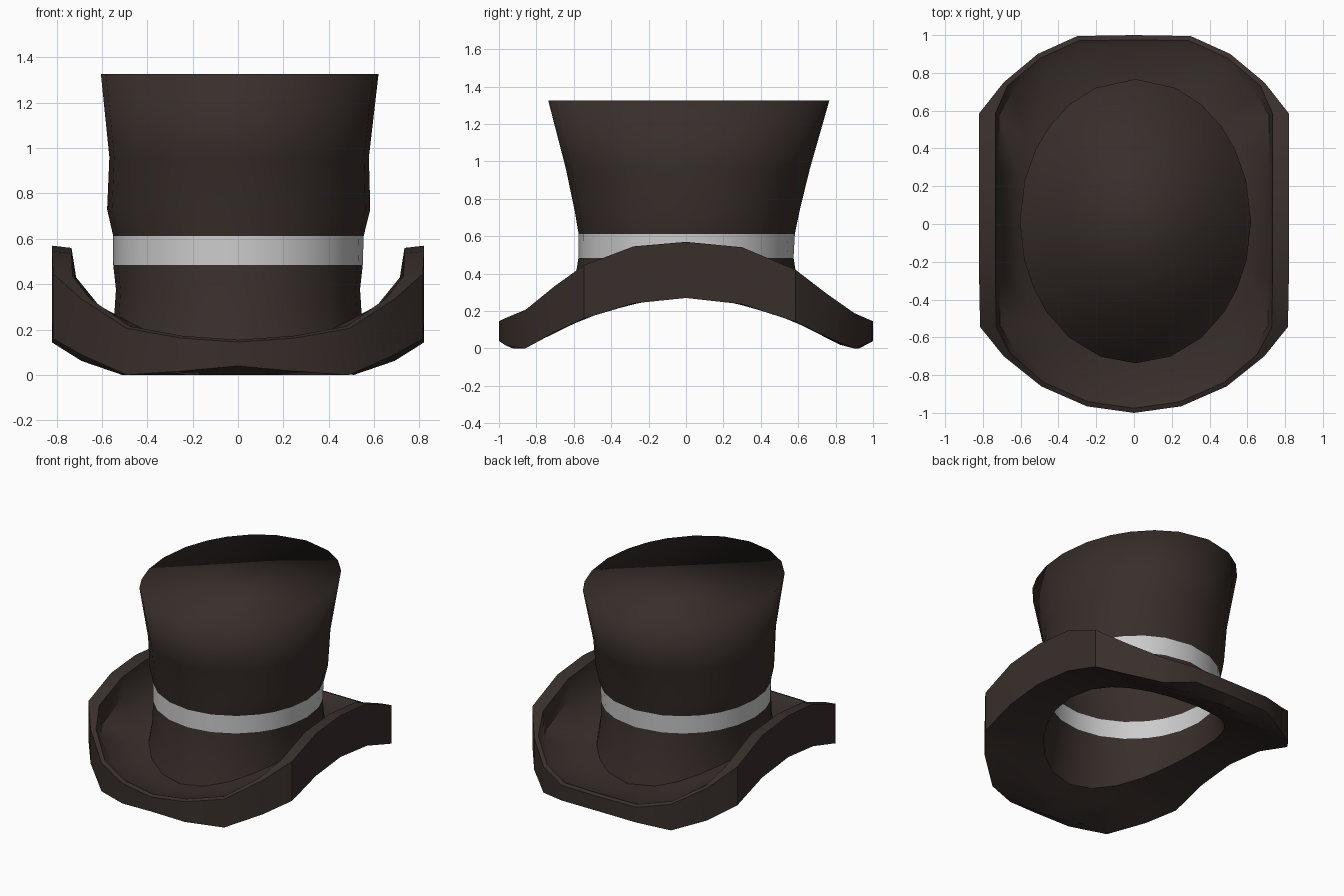
import bpy, bmesh, math

if "Cube" in bpy.data.objects:
    bpy.data.objects.remove(bpy.data.objects["Cube"])

brown = bpy.data.materials.new("brown_felt")
brown.diffuse_color = (0.04, 0.028, 0.024, 1)
brown.use_nodes = True
brown.node_tree.nodes["Principled BSDF"].inputs["Base Color"].default_value = brown.diffuse_color


def lerp(a, b, t):
    return a + (b - a) * t


def table(points, v):
    """Piecewise linear lookup."""
    for (x0, y0), (x1, y1) in zip(points, points[1:]):
        if v <= x1:
            return lerp(y0, y1, (v - x0) / (x1 - x0))
    return points[-1][1]


def loft(name, rings, mat=None, closed=False, cap=False, angle=None):
    """Skin a stack of equal-length closed rings."""
    bm = bmesh.new()
    loops = [[bm.verts.new(p) for p in r] for r in rings]
    pairs = list(zip(loops, loops[1:]))
    if closed:
        pairs.append((loops[-1], loops[0]))
    n = len(loops[0])
    for a, b in pairs:
        for i in range(n):
            j = (i + 1) % n
            bm.faces.new((a[i], a[j], b[j], b[i]))
    if cap:
        bm.faces.new(loops[-1])
    for f in bm.faces:
        f.smooth = True
    me = bpy.data.meshes.new(name)
    bm.to_mesh(me)
    bm.free()
    ob = bpy.data.objects.new(name, me)
    bpy.context.collection.objects.link(ob)
    if mat:
        me.materials.append(mat)
    if angle:
        bpy.ops.object.select_all(action='DESELECT')
        ob.select_set(True)
        bpy.context.view_layer.objects.active = ob
        bpy.ops.object.shade_smooth_by_angle(angle=math.radians(angle))
    return ob


# Brim outline seen from above: right half front to back, then mirrored
half = [(0.25, -0.965), (0.49, -0.86), (0.69, -0.70), (0.815, -0.545),
        (0.82, -0.28), (0.82, 0), (0.82, 0.3), (0.82, 0.585),
        (0.69, 0.75), (0.51, 0.90), (0.30, 0.995)]
outline = [(0, -1)] + half + [(0, 1)] + [(-x, y) for x, y in reversed(half)]
angles = [math.atan2(y, x / 0.82) for x, y in outline]
hole = [(0.545 * math.cos(t), 0.66 * math.sin(t)) for t in angles]

RIM_TOP = [(0, .57), (.29, .545), (.56, .44), (.70, .335), (.86, .205),
           (.96, .165), (1, .145)]


def under(y):
    return max(0.0, 0.27 - 0.37 * y * y)


def mix(t):
    return [(lerp(h[0], o[0], t), lerp(h[1], o[1], t)) for h, o in zip(hole, outline)]


# Brim: saddle-shaped underside, upright outer wall, turned-up side lips
hole_ring = [(x, y, under(y)) for x, y in hole]
rings = [hole_ring]
for t in (0.4, 0.78):
    rings.append([(x, y, under(y)) for x, y in mix(t)])
rim_low, rim_high, lip, foot, mid = [], [], [], [], []
for (x, y), (hx, hy, hz) in zip(outline, hole_ring):
    top = table(RIM_TOP, abs(y))
    w = min(1, max(0, (0.76 - abs(y)) / 0.17))
    rim_low.append((x, y, under(y) + table([(0, 0), (.94, 0), (1, .04)], abs(y))))
    rim_high.append((x, y, top))
    s = lerp(0.975, 1, w)
    lip.append((x * lerp(0.975, 0.895, w), y * s, top - 0.01 * w + 0.01 * (1 - w)))
    fx, fy, fz = x * lerp(0.93, 0.87, w), y * lerp(0.93, 0.99, w), top - lerp(0.01, 0.14, w)
    foot.append((fx, fy, fz))
    mid.append((lerp(fx, hx, .6), lerp(fy, hy, .6), lerp(fz, hz, .78)))
rings += [rim_low, rim_high, lip, foot, mid]
loft("brim", rings, brown, closed=True, angle=35)


# Crown rings: height, half width, half depth, y offset
def ring(z, rx, ry, oy=0.0):
    return [(rx * math.cos(t) + oy * 0.5, ry * math.sin(t) + oy, z) for t in angles]


band_low = ring(0.485, 0.55, 0.575)
band_high = ring(0.612, 0.552, 0.578, 0.004)
lower_mid = [(0.538 * math.cos(t), 0.605 * math.sin(t), lerp(h[2], 0.485, 0.5))
             for t, h in zip(angles, hole_ring)]
loft("lower_crown", [hole_ring, lower_mid, band_low], brown)
loft("hat_band", [band_low, band_high])
loft("upper_crown", [band_high, ring(0.73, 0.58, 0.60, 0.006),
                     ring(0.96, 0.572, 0.652, 0.01),
                     ring(1.327, 0.612, 0.752, 0.015)], brown, cap=True)
